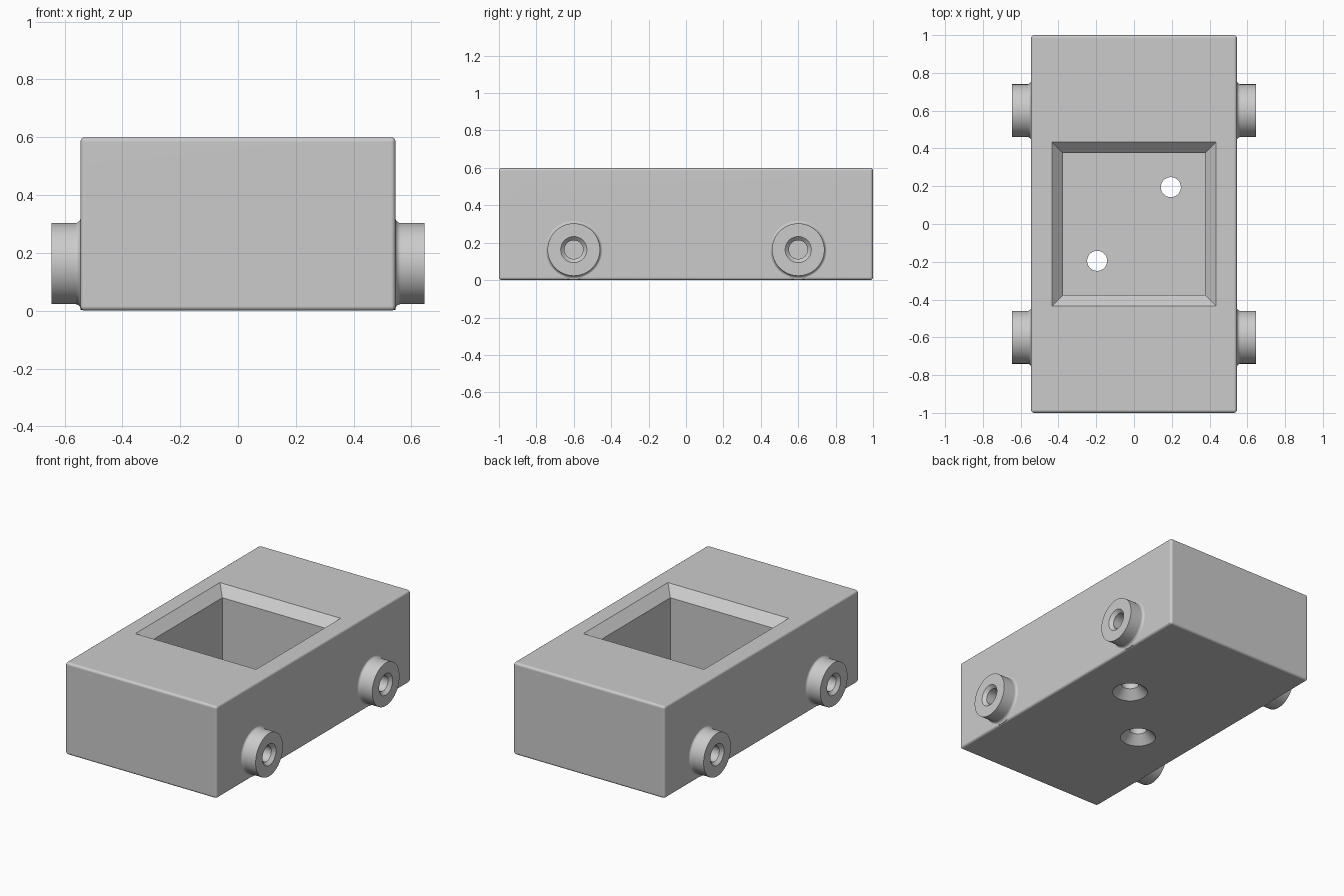
import bpy, bmesh, math
from mathutils import Matrix, Vector

default = bpy.data.objects.get("Cube")
if default:
    bpy.data.objects.remove(default, do_unlink=True)

grey = bpy.data.materials.new("light grey")
grey.use_nodes = True
grey.diffuse_color = (0.6, 0.6, 0.6, 1)
grey.node_tree.nodes["Principled BSDF"].inputs["Base Color"].default_value = (0.6, 0.6, 0.6, 1)


def add_object(name, bm):
    mesh = bpy.data.meshes.new(name)
    bmesh.ops.recalc_face_normals(bm, faces=bm.faces)
    bm.to_mesh(mesh)
    bm.free()
    mesh.materials.append(grey)
    obj = bpy.data.objects.new(name, mesh)
    bpy.context.collection.objects.link(obj)
    return obj


def turned(name, profile, segments, matrix, start=0.0):
    """Closed solid turned from (radius, height) points."""
    bm = bmesh.new()
    rings = []
    for r, h in profile:
        ring = []
        for i in range(segments):
            a = start + math.tau * i / segments
            ring.append(bm.verts.new(matrix @ Vector((r * math.cos(a), r * math.sin(a), h))))
        rings.append(ring)
    for low, high in zip(rings, rings[1:]):
        for i in range(segments):
            j = (i + 1) % segments
            bm.faces.new((low[i], low[j], high[j], high[i]))
    bm.faces.new(rings[0])
    bm.faces.new(rings[-1])
    return add_object(name, bm)


def combine(target, tool, operation):
    mod = target.modifiers.new("cut", "BOOLEAN")
    mod.operation = operation
    mod.solver = "EXACT"
    mod.object = tool
    bpy.context.view_layer.update()
    baked = bpy.data.meshes.new_from_object(
        target.evaluated_get(bpy.context.evaluated_depsgraph_get()))
    target.modifiers.clear()
    target.data = baked
    bpy.data.objects.remove(tool, do_unlink=True)


# Block with rounded edges
bm = bmesh.new()
bmesh.ops.create_cube(bm, size=1)
bmesh.ops.scale(bm, vec=(1.09, 2, 0.6), verts=bm.verts)
bmesh.ops.translate(bm, vec=(0, 0, 0.3), verts=bm.verts)
bmesh.ops.bevel(bm, geom=bm.edges[:], offset=0.016, segments=4, profile=0.5, affect="EDGES")
block = add_object("block", bm)

# Square pocket with a chamfered rim
root2 = math.sqrt(2)
pocket = [(0.375, 0.1), (0.375, 0.54), (0.455, 0.62)]
combine(block, turned("pocket_cutter", [(r * root2, h) for r, h in pocket], 4,
                      Matrix(), math.pi / 4), "DIFFERENCE")

# Countersunk holes through the floor
for s in (-1, 1):
    place = Matrix.Translation((0.195 * s, 0.195 * s, 0))
    combine(block, turned("floor_hole_cutter", [(0.127, -0.02), (0.053, 0.054), (0.053, 0.2)],
                          48, place), "DIFFERENCE")

# Side bosses with a filleted foot and a chamfered blind hole
fillet = 0.02
boss = [(0.16, 0.5)]
for k in range(6):
    a = math.pi / 2 * k / 5
    boss.append((0.16 - fillet * math.sin(a), 0.544 + fillet * (1 - math.cos(a))))
boss.append((0.14, 0.645))
bore = [(0.05, 0.345), (0.05, 0.625), (0.09, 0.665)]
for side in (-1, 1):
    for y in (-0.6, 0.6):
        place = Matrix.Translation((0, y, 0.163)) @ Matrix.Rotation(side * math.pi / 2, 4, "Y")
        combine(block, turned("boss", boss, 64, place), "UNION")
        combine(block, turned("bore_cutter", bore, 48, place), "DIFFERENCE")

# Smooth rounded surfaces, flat large faces
bpy.ops.object.select_all(action="DESELECT")
block.select_set(True)
bpy.context.view_layer.objects.active = block
bpy.ops.object.shade_smooth_by_angle(angle=math.radians(30))
weighted = block.modifiers.new("even shading", "WEIGHTED_NORMAL")
weighted.keep_sharp = True
